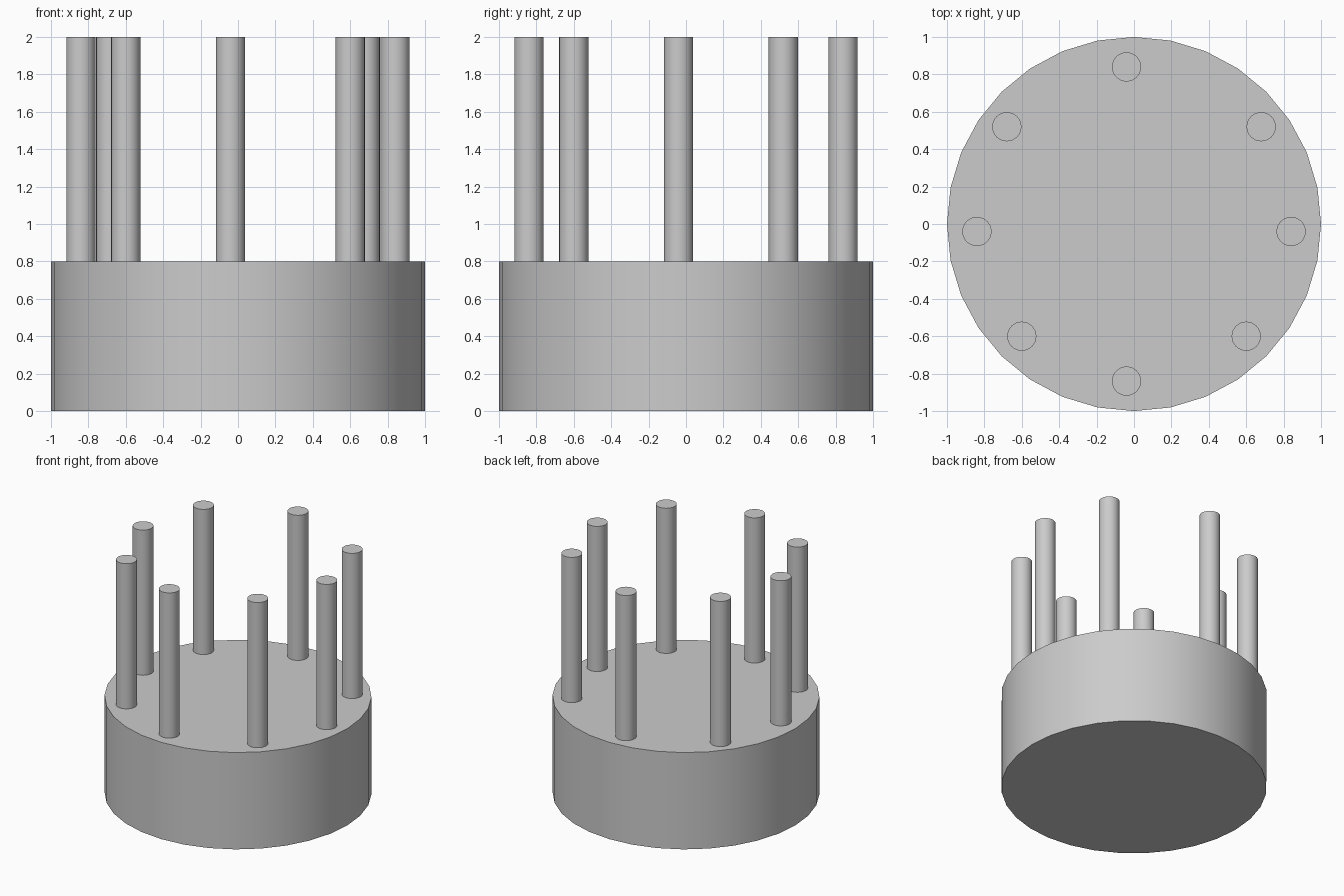
import bpy
import math

cube = bpy.data.objects.get("Cube")
if cube:
    bpy.data.objects.remove(cube, do_unlink=True)

# Single plain grey material
grey = bpy.data.materials.new("plain_grey")
grey.use_nodes = True
colour = (0.6, 0.6, 0.6, 1)
grey.diffuse_color = colour
for node in grey.node_tree.nodes:
    if node.type == 'BSDF_PRINCIPLED':
        node.inputs["Base Color"].default_value = colour


def cylinder(name, x, y, radius, bottom, top):
    bpy.ops.mesh.primitive_cylinder_add(
        vertices=32, radius=radius, depth=top - bottom,
        location=(x, y, (bottom + top) / 2))
    obj = bpy.context.object
    obj.name = name
    obj.data.materials.append(grey)
    bpy.ops.object.shade_smooth_by_angle(angle=math.radians(30))
    return obj


BASE_TOP = 0.8
PIN_RADIUS = 0.078

# Round base
cylinder("base", 0, 0, 1, 0, BASE_TOP)

# Single pins at the front and back, set slightly off centre
for side, y in (("front", -0.84), ("back", 0.84)):
    cylinder(side + "_pin", -0.04, y, PIN_RADIUS, BASE_TOP, 2)

# Mirrored pairs of pins around the rim
pairs = (("front", 0.6, -0.6), ("middle", 0.84, -0.04), ("back", 0.68, 0.52))
for place, x, y in pairs:
    for side, sign in (("left", 1), ("right", -1)):
        cylinder(f"{place}_{side}_pin", sign * x, y, PIN_RADIUS, BASE_TOP, 2)
